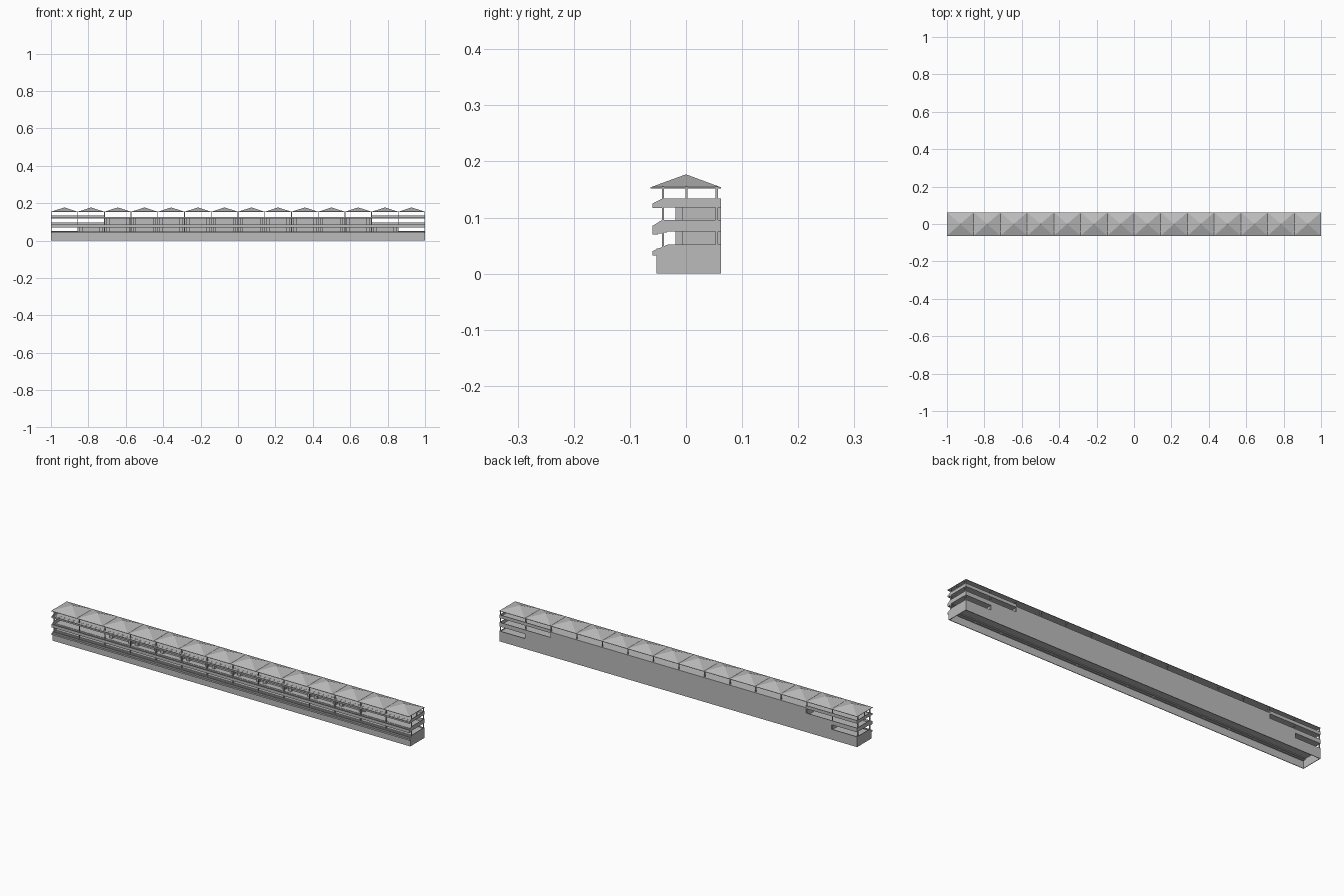
import bpy
import bmesh

cube = bpy.data.objects.get("Cube")
if cube:
    bpy.data.objects.remove(cube, do_unlink=True)

# One concrete grey for the whole building
grey = bpy.data.materials.new("concrete_grey")
grey.use_nodes = True
colour = (0.5, 0.5, 0.5, 1)
grey.diffuse_color = colour
grey.node_tree.nodes["Principled BSDF"].inputs["Base Color"].default_value = colour

BAYS = 14
BAY = 2 / BAYS
BACK = 0.062
LINES = [-1 + i * BAY for i in range(BAYS + 1)]


def finish(name, bm):
    bmesh.ops.recalc_face_normals(bm, faces=bm.faces)
    mesh = bpy.data.meshes.new(name)
    bm.to_mesh(mesh)
    bm.free()
    mesh.materials.append(grey)
    obj = bpy.data.objects.new(name, mesh)
    bpy.context.collection.objects.link(obj)
    return obj


def add_prism(bm, x0, x1, profile):
    """Extrude a (y, z) profile from x0 to x1."""
    face = bm.faces.new([bm.verts.new((x0, y, z)) for y, z in profile])
    out = bmesh.ops.extrude_face_region(bm, geom=[face])
    moved = [v for v in out["geom"] if isinstance(v, bmesh.types.BMVert)]
    bmesh.ops.translate(bm, verts=moved, vec=(x1 - x0, 0, 0))


def add_box(bm, x0, x1, y0, y1, z0, z1):
    add_prism(bm, x0, x1, [(y0, z0), (y1, z0), (y1, z1), (y0, z1)])


def inside(x, half=0.003):
    """Keep a thin part at a bay line within the building's length."""
    x = max(-1 + half, min(1 - half, x))
    return x - half, x + half


# Ground storey: a shell that is open underneath
bm = bmesh.new()
T = 0.003
FRONT = -0.053
add_box(bm, -1, 1, FRONT, FRONT + T, 0, 0.045)
add_box(bm, -1, 1, BACK - T, BACK, 0, 0.045)
for x0, x1 in ((-1, -1 + T), (1 - T, 1)):
    add_box(bm, x0, x1, FRONT + T, BACK - T, 0, 0.045)
finish("ground_storey", bm)

# Floors with stepped seating: floor underside, cheek top, lip bottom, lip top
FLOORS = (
    ("lower", 0.043, 0.052, 0.032, 0.040),
    ("middle", 0.075, 0.096, 0.070, 0.085),
    ("upper", 0.118, 0.134, 0.117, 0.125),
)
for label, bottom, cheek, lip0, lip1 in FLOORS:
    top = bottom + 0.005
    # Deck, with steps down to the lip
    bm = bmesh.new()
    add_box(bm, -1, 1, -0.034, BACK, bottom, top)
    drop = (bottom - lip0) / 3
    for i in range(3):
        y = -0.034 - 0.008 * i
        z = bottom - drop * (i + 1)
        add_box(bm, -1, 1, y - 0.008, y, z, z + 0.005)
    finish(label + "_deck", bm)

    bm = bmesh.new()
    add_box(bm, -1, 1, -0.060, -0.057, lip0, lip1)
    finish(label + "_front_lip", bm)

    # Solid cheek at each end, sloping down to the lip
    bm = bmesh.new()
    slope_y = -0.032 if label == "lower" else -0.042
    for x0, x1 in ((-1, -1 + T), (1 - T, 1)):
        add_prism(bm, x0, x1, [(-0.060, lip0), (-0.057, lip0), (-0.034, bottom),
                               (BACK, bottom), (BACK, cheek),
                               (slope_y, cheek), (-0.060, lip1)])
    finish(label + "_end_cheeks", bm)

    # Parapet behind the open end bays
    bm = bmesh.new()
    for x0, x1 in ((-1, -1 + 2 * BAY), (1 - 2 * BAY, 1)):
        add_box(bm, x0, x1, BACK - T, BACK, bottom, cheek)
    finish(label + "_back_parapets", bm)

# Enclosed rooms, set back behind the seating, with fins between them
for label, z0, z1, open_bays in (("lower", 0.045, 0.076, 1), ("upper", 0.076, 0.120, 2)):
    half = 1 - open_bays * BAY
    bm = bmesh.new()
    add_box(bm, -half, half, -0.006, BACK, z0, z1)
    finish(label + "_rooms", bm)
    bm = bmesh.new()
    for x in LINES[open_bays:BAYS + 1 - open_bays]:
        for side in (-1, 1):
            fin = x + side * 0.018
            if abs(fin) < half:
                add_box(bm, fin - 0.008, fin + 0.008, -0.019, -0.006, z0, z1)
    finish(label + "_room_fins", bm)

# Slender posts on each bay line
for label, y, z0 in (("front", -0.041, 0.03), ("middle", 0.001, 0.12), ("back", 0.055, 0.045)):
    bm = bmesh.new()
    for x in LINES:
        x0, x1 = inside(x, 0.002)
        add_box(bm, x0, x1, y - 0.002, y + 0.002, z0, 0.155)
    finish(label + "_posts", bm)

# One pyramid roof over each bay
bm = bmesh.new()
for x in LINES[:-1]:
    corners = [(x, -0.063), (x + BAY, -0.063), (x + BAY, BACK), (x, BACK)]
    low = [bm.verts.new((a, b, 0.152)) for a, b in corners]
    eave = [bm.verts.new((a, b, 0.154)) for a, b in corners]
    apex = bm.verts.new((x + BAY / 2, 0, 0.177))
    bm.faces.new(low)
    for i in range(4):
        j = (i + 1) % 4
        bm.faces.new((low[i], low[j], eave[j], eave[i]))
        bm.faces.new((eave[i], eave[j], apex))
finish("pyramid_roofs", bm)
